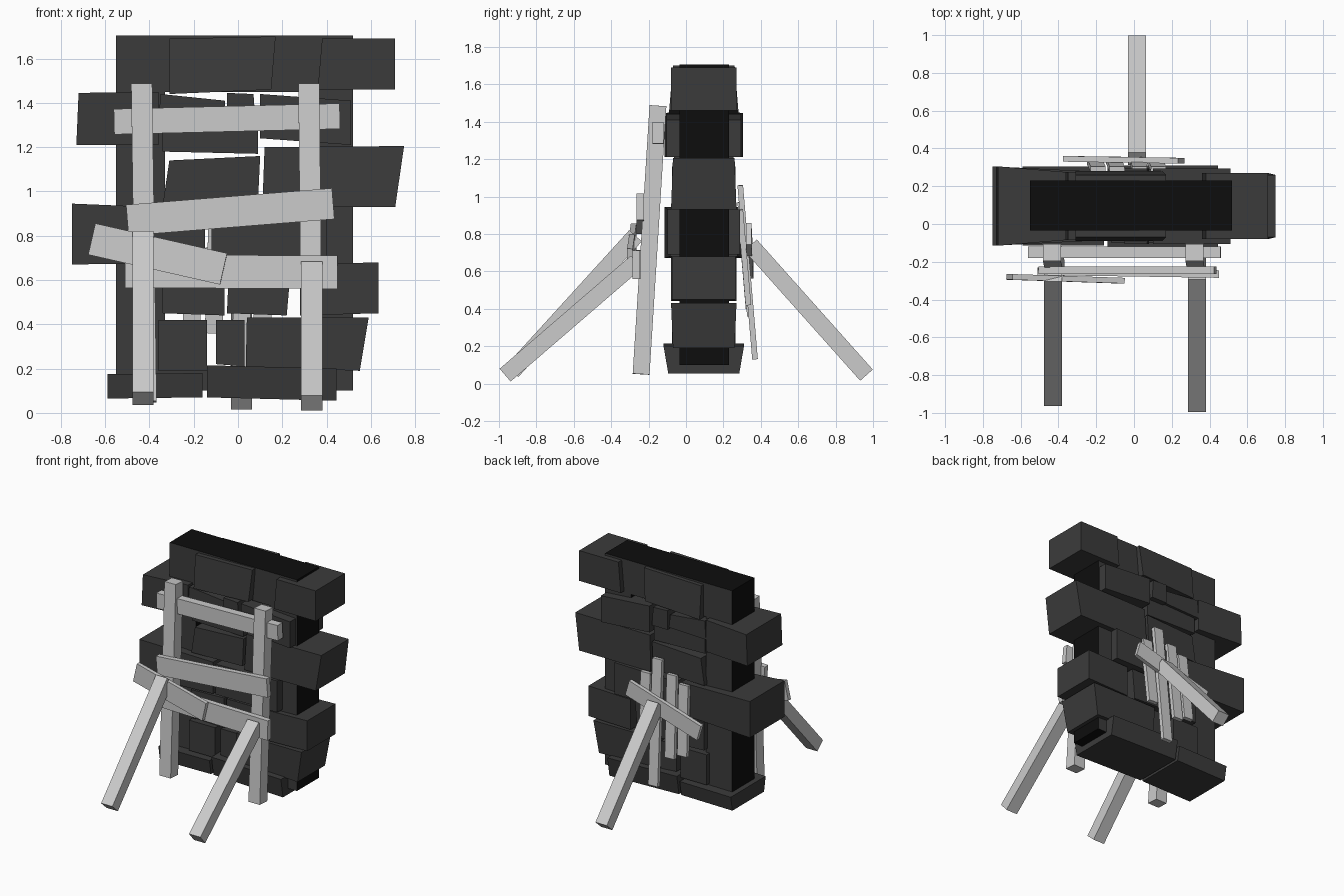
import bpy, bmesh
from mathutils import Vector, Matrix

if "Cube" in bpy.data.objects:
    bpy.data.objects.remove(bpy.data.objects["Cube"])


def make_material(name, value):
    mat = bpy.data.materials.new(name)
    mat.use_nodes = True
    color = (value, value, value, 1)
    mat.diffuse_color = color
    bsdf = mat.node_tree.nodes["Principled BSDF"]
    bsdf.inputs["Base Color"].default_value = color
    return mat


stone_gray = make_material("stone_gray", 0.044)
core_black = make_material("core_black", 0.004)
wood_gray = make_material("wood_gray", 0.6)
MID_Y = 0.095


def finish(name, bm, *mats):
    bmesh.ops.recalc_face_normals(bm, faces=bm.faces)
    mesh = bpy.data.meshes.new(name)
    bm.to_mesh(mesh)
    bm.free()
    for mat in mats:
        mesh.materials.append(mat)
    obj = bpy.data.objects.new(name, mesh)
    bpy.context.collection.objects.link(obj)
    return obj


# Rough stone: a four-cornered outline in x and z, with a half depth per corner
def stone(name, corners, depth):
    depths = depth if isinstance(depth, tuple) else (depth,) * 4
    bm = bmesh.new()
    rings = []
    for side in (-1, 1):
        rings.append([bm.verts.new((x, MID_Y + side * h, z))
                      for (x, z), h in zip(corners, depths)])
    front, back = rings
    bm.faces.new(front)
    bm.faces.new(back[::-1])
    for i in range(4):
        j = (i + 1) % 4
        bm.faces.new((front[i], front[j], back[j], back[i]))
    return finish(name, bm, stone_gray)


# Straight timber between two points; "across" is the direction of its first size
def timber(name, start, end, size_a, size_b, across):
    a, b = Vector(start), Vector(end)
    along = (b - a).normalized()
    u = Vector(across)
    u = (u - along * u.dot(along)).normalized()
    v = along.cross(u)
    rot = Matrix((u, v, along)).transposed().to_4x4()
    scale = Matrix.Diagonal((size_a, size_b, (b - a).length, 1))
    bm = bmesh.new()
    bmesh.ops.create_cube(bm, size=1,
                          matrix=Matrix.Translation((a + b) / 2) @ rot @ scale)
    return finish(name, bm, wood_gray)


# Dark doorway frame: gray on its front and back, black on every edge
def frame():
    bm = bmesh.new()
    outer = [(-0.55, 0.1), (0.52, 0.1), (0.52, 1.705), (-0.55, 1.705)]
    inner = [(-0.33, 0.2), (0.3, 0.2), (0.3, 1.45), (-0.33, 1.45)]
    rings = [[bm.verts.new((x, y, z)) for x, z in ring]
             for y in (-0.035, 0.23) for ring in (outer, inner)]
    of, inf, ob, inb = rings
    for p, q in ((of, inf), (ob, inb), (of, ob), (inf, inb)):
        for i in range(4):
            j = (i + 1) % 4
            bm.faces.new((p[i], p[j], q[j], q[i]))
    obj = finish("doorway_frame", bm, stone_gray, core_black)
    for face in obj.data.polygons:
        face.material_index = 0 if abs(face.normal.y) > 0.5 else 1


frame()

# Stones, from the top course down
stone("top_end_stone", [(0.36, 1.46), (0.71, 1.46), (0.71, 1.69), (0.38, 1.69)], 0.175)
stone("top_middle_stone", [(-0.31, 1.44), (0.15, 1.46), (0.17, 1.7), (-0.31, 1.69)],
      (0.185, 0.185, 0.165, 0.165))
stone("upper_end_stone", [(-0.73, 1.21), (-0.36, 1.21), (-0.36, 1.45), (-0.72, 1.445)],
      (0.21, 0.18, 0.18, 0.21))
stone("upper_left_stone", [(-0.36, 1.3), (-0.05, 1.31), (-0.06, 1.41), (-0.35, 1.44)], 0.18)
stone("upper_small_stone", [(-0.05, 1.3), (0.08, 1.3), (0.07, 1.44), (-0.05, 1.445)], 0.2)
stone("upper_right_stone", [(0.1, 1.24), (0.51, 1.21), (0.51, 1.41), (0.1, 1.44)], 0.2)
stone("upper_flat_stone", [(-0.34, 1.18), (0.09, 1.17), (0.09, 1.32), (-0.34, 1.3)], 0.16)
stone("center_end_stone", [(0.11, 0.93), (0.71, 0.93), (0.75, 1.205), (0.12, 1.2)],
      (0.175, 0.175, 0.165, 0.165))
stone("center_stone", [(-0.34, 0.94), (0.09, 0.95), (0.1, 1.16), (-0.31, 1.14)], 0.17)
stone("waist_end_stone", [(-0.75, 0.67), (-0.15, 0.68), (-0.15, 0.92), (-0.75, 0.945)],
      (0.21, 0.18, 0.18, 0.21))
stone("waist_stone", [(-0.12, 0.69), (0.4, 0.69), (0.4, 0.93), (-0.12, 0.92)], 0.195)
stone("lower_end_stone", [(0.28, 0.44), (0.635, 0.45), (0.635, 0.68), (0.28, 0.67)], 0.17)
stone("lower_middle_stone", [(-0.05, 0.45), (0.22, 0.44), (0.24, 0.67), (-0.04, 0.67)], 0.175)
stone("lower_left_stone", [(-0.34, 0.45), (-0.06, 0.44), (-0.06, 0.67), (-0.34, 0.66)], 0.175)
stone("base_left_stone", [(-0.36, 0.19), (-0.14, 0.19), (-0.14, 0.42), (-0.36, 0.42)], 0.17)
stone("base_small_stone", [(-0.1, 0.22), (0.03, 0.21), (0.03, 0.42), (-0.1, 0.42)], 0.16)
stone("base_end_stone", [(0.035, 0.21), (0.55, 0.19), (0.59, 0.43), (0.04, 0.43)],
      (0.165, 0.165, 0.175, 0.175))
stone("footing_left_stone", [(-0.59, 0.065), (-0.16, 0.07), (-0.16, 0.18), (-0.59, 0.175)],
      (0.19, 0.19, 0.21, 0.21))
stone("footing_right_stone", [(-0.14, 0.07), (0.445, 0.055), (0.445, 0.2), (-0.14, 0.215)],
      (0.19, 0.19, 0.215, 0.215))

X, Y = (1, 0, 0), (0, 1, 0)

# Front scaffold: two leaning posts, four boards and two props
for side, bottom_x, top_x in (("right", -0.415, -0.435), ("left", 0.335, 0.32)):
    timber(side + "_post", (bottom_x, -0.24, 0.05), (top_x, -0.15, 1.485), 0.095, 0.09, X)
timber("top_board", (-0.56, -0.15, 1.315), (0.46, -0.15, 1.34), 0.06, 0.115, Y)
timber("middle_board", (-0.5, -0.245, 0.87), (0.43, -0.245, 0.945), 0.04, 0.14, Y)
timber("low_board", (-0.51, -0.25, 0.64), (0.45, -0.265, 0.635), 0.04, 0.15, Y)
timber("slanted_board", (-0.66, -0.28, 0.785), (-0.065, -0.3, 0.65), 0.03, 0.145, Y)
timber("right_prop", (-0.43, -0.93, 0.065), (-0.43, -0.27, 0.79), 0.095, 0.09, X)
timber("left_prop", (0.333, -0.967, 0.045), (0.333, -0.265, 0.65), 0.095, 0.09, X)

# Rear patch: upright planks, a slanted plank and one prop
for i, (x, top, bottom) in enumerate(((0.12, 0.93, 0.42), (0.02, 1.06, 0.13),
                                      (-0.1, 0.97, 0.36), (-0.2, 0.92, 0.4))):
    lean = 0.085 * (top - bottom)
    timber(f"rear_plank_{i + 1}", (x - 0.01, 0.27 + 0.02 + lean, bottom),
           (x + 0.01, 0.29, top), 0.08, 0.03, X)
timber("rear_slanted_plank", (0.25, 0.335, 0.8), (-0.36, 0.345, 0.62), 0.03, 0.12, Y)
timber("rear_prop", (0.015, 0.965, 0.045), (0.015, 0.345, 0.74), 0.095, 0.09, X)
